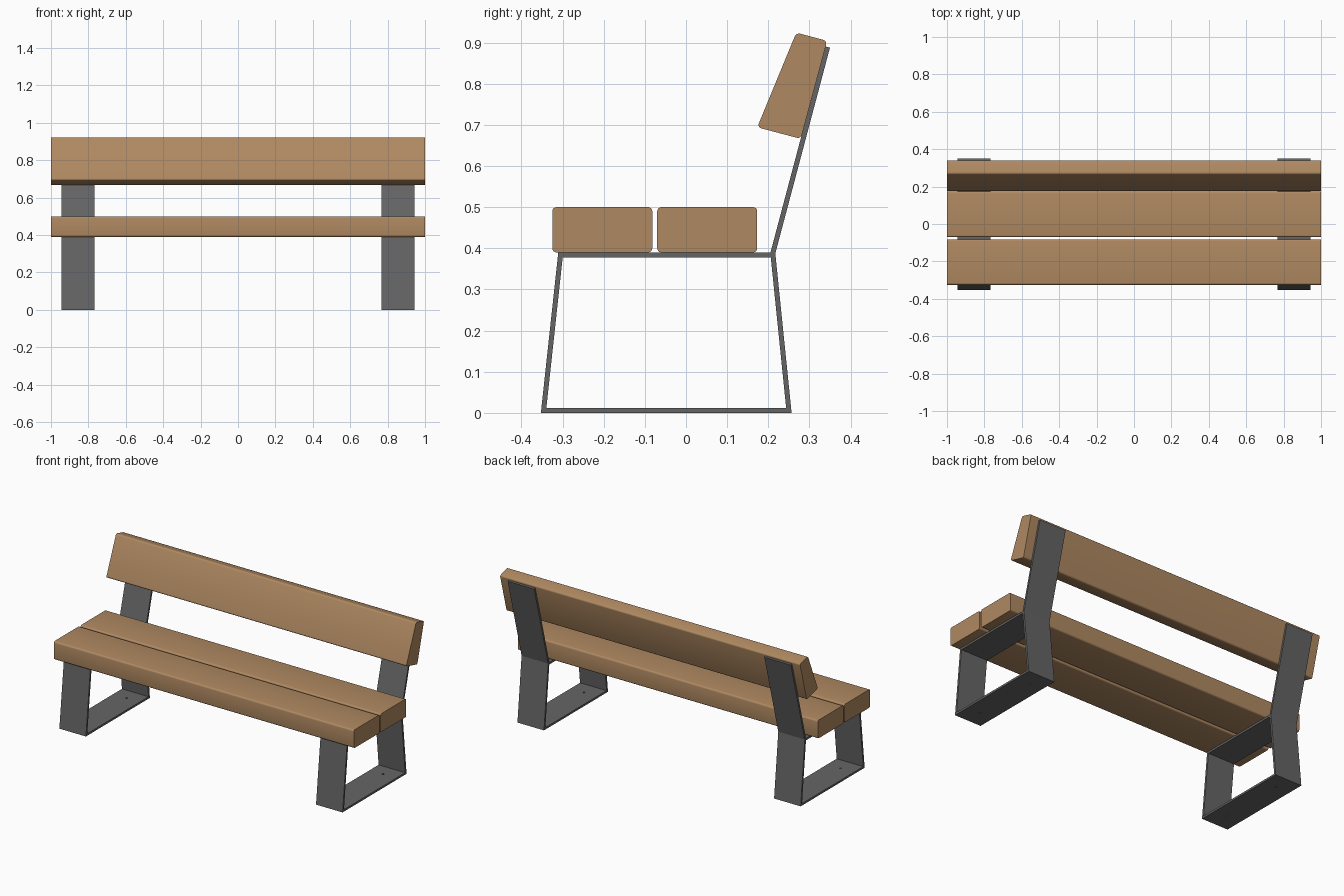
import bpy, bmesh, math
from mathutils import Vector, Matrix

if "Cube" in bpy.data.objects:
    bpy.data.objects.remove(bpy.data.objects["Cube"])


def material(name, rgb):
    m = bpy.data.materials.new(name)
    m.diffuse_color = (*rgb, 1)
    m.use_nodes = True
    m.node_tree.nodes["Principled BSDF"].inputs["Base Color"].default_value = m.diffuse_color
    return m


WOOD = material("wood", (0.43, 0.25, 0.12))
STEEL = material("steel", (0.13, 0.13, 0.13))


def finish(name, bm, mat):
    bmesh.ops.recalc_face_normals(bm, faces=bm.faces)
    me = bpy.data.meshes.new(name)
    bm.to_mesh(me)
    bm.free()
    me.materials.append(mat)
    ob = bpy.data.objects.new(name, me)
    bpy.context.collection.objects.link(ob)
    return ob


def extrude_x(bm, profile, x0, x1):
    """Prism from a (y, z) profile between x0 and x1."""
    face = bm.faces.new([bm.verts.new((x0, y, z)) for y, z in profile])
    new = bmesh.ops.extrude_face_region(bm, geom=[face])["geom"]
    bmesh.ops.translate(bm, vec=(x1 - x0, 0, 0),
                        verts=[g for g in new if isinstance(g, bmesh.types.BMVert)])


def plank(name, profile):
    """Full-length board with rounded long edges."""
    bm = bmesh.new()
    extrude_x(bm, profile, -1, 1)
    long_edges = [e for e in bm.edges if abs(e.verts[0].co.x - e.verts[1].co.x) > 1]
    bmesh.ops.bevel(bm, geom=long_edges, offset=0.01, segments=4, profile=0.5, affect='EDGES')
    ob = finish(name, bm, WOOD)
    bpy.ops.object.select_all(action='DESELECT')
    ob.select_set(True)
    bpy.context.view_layer.objects.active = ob
    bpy.ops.object.shade_smooth_by_angle(angle=math.radians(30))


def ribbon(path, t):
    """Outline of a mitred flat bar of thickness t along a centre line."""
    pts = [Vector(p) for p in path]
    left, right = [], []
    for i, p in enumerate(pts):
        a = (p - pts[i - 1]).normalized() if i else (pts[1] - p).normalized()
        b = (pts[i + 1] - p).normalized() if i < len(pts) - 1 else a
        na, nb = Vector((-a.y, a.x)), Vector((-b.y, b.x))
        off = (na + nb) * (t / 2) / (1 + na.dot(nb))
        left.append(p + off)
        right.append(p - off)
    return left + right[::-1]


# Seat boards and tapered backrest
def box(y0, y1):
    return [(y0, 0.39), (y1, 0.39), (y1, 0.50), (y0, 0.50)]


plank("front_seat_board", box(-0.325, -0.082))
plank("rear_seat_board", box(-0.07, 0.173))
plank("backrest_board", [(0.173, 0.694), (0.279, 0.666), (0.343, 0.904), (0.268, 0.924)])

# Bent flat-bar frames: upright, rear leg, foot, front leg, seat support
PATH = [(0.344, 0.889), (0.211, 0.388), (0.250, 0.006),
        (-0.346, 0.006), (-0.305, 0.384), (0.206, 0.384)]
for side, s in (("left", -1), ("right", 1)):
    bm = bmesh.new()
    extrude_x(bm, ribbon(PATH, 0.012), s * 0.767, s * 0.944)
    frame = finish(side + "_frame", bm, STEEL)

    # Anchor holes through the foot
    bm = bmesh.new()
    for y in (-0.25, 0.16):
        bmesh.ops.create_cone(bm, cap_ends=True, segments=16, radius1=0.006, radius2=0.006,
                              depth=0.06, matrix=Matrix.Translation((s * 0.855, y, 0.006)))
    cutter = finish(side + "_hole_cutter", bm, STEEL)
    cutter.hide_render = True
    cutter.hide_set(True)
    mod = frame.modifiers.new("holes", 'BOOLEAN')
    mod.operation = 'DIFFERENCE'
    mod.solver = 'EXACT'
    mod.object = cutter
    bpy.context.view_layer.objects.active = frame
    bpy.ops.object.modifier_apply(modifier=mod.name)
    bpy.data.objects.remove(cutter)
